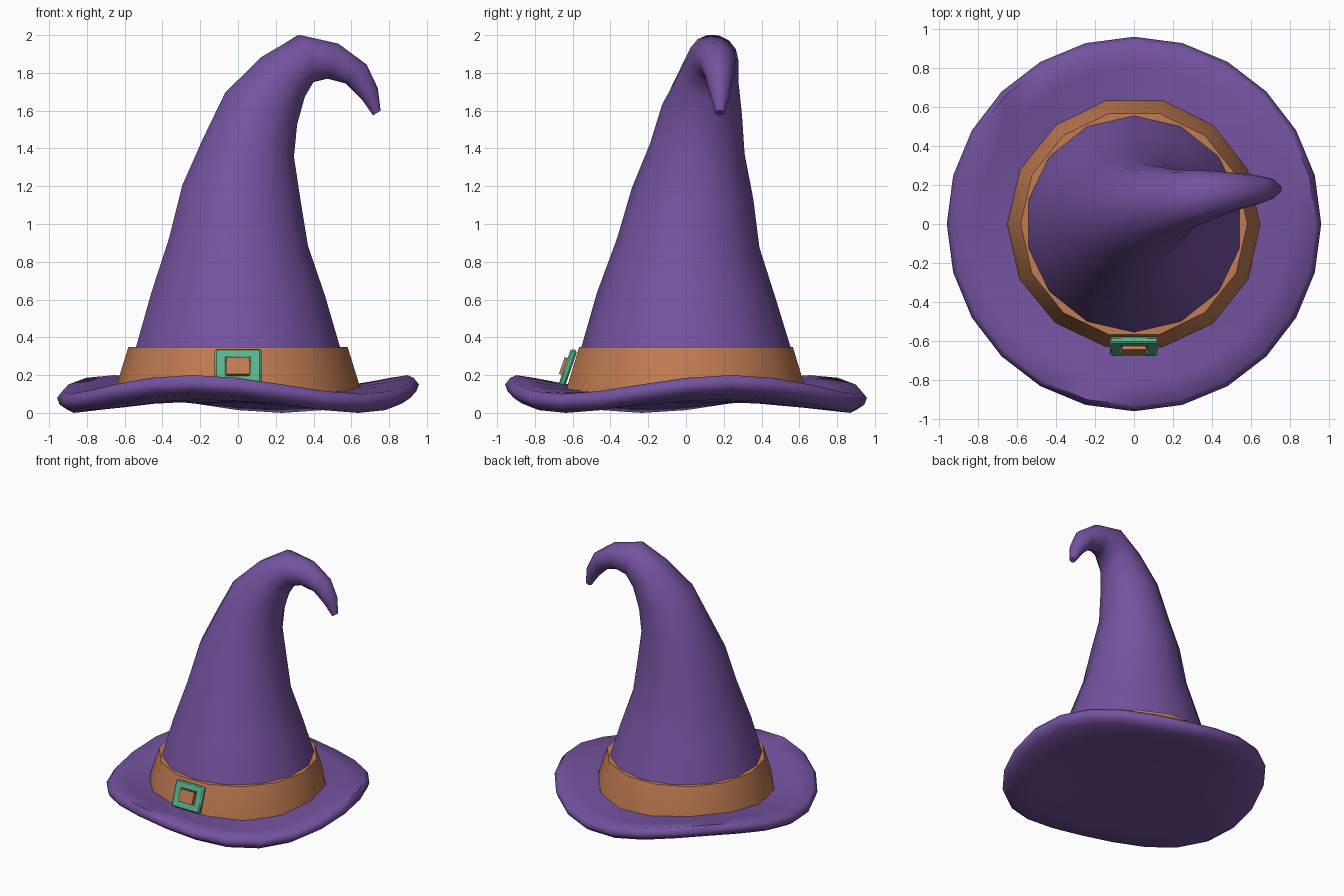
import bpy, bmesh
from math import cos, sin, pi, radians
from mathutils import Vector, Matrix

old = bpy.data.objects.get("Cube")
if old:
    bpy.data.objects.remove(old, do_unlink=True)


def material(name, rgb):
    mat = bpy.data.materials.new(name)
    mat.use_nodes = True
    mat.diffuse_color = (*rgb, 1)
    mat.node_tree.nodes["Principled BSDF"].inputs["Base Color"].default_value = (*rgb, 1)
    return mat


purple = material("purple felt", (0.175, 0.085, 0.35))
leather = material("tan leather", (0.53, 0.20, 0.085))
green = material("green metal", (0.10, 0.46, 0.27))


def loft(name, rings, mat, closed=False, angle=45, bevel=0, matrix=None):
    """Skin a row of vertex rings; cap the ends, or join last to first."""
    bm = bmesh.new()
    rows = [[bm.verts.new(p) for p in ring] for ring in rings]
    pairs = list(zip(rows, rows[1:]))
    if closed:
        pairs.append((rows[-1], rows[0]))
    else:
        bm.faces.new(rows[0])
        bm.faces.new(rows[-1])
    n = len(rows[0])
    for a, b in pairs:
        for i in range(n):
            j = (i + 1) % n
            bm.faces.new((a[i], a[j], b[j], b[i]))
    bmesh.ops.recalc_face_normals(bm, faces=bm.faces)
    mesh = bpy.data.meshes.new(name)
    bm.to_mesh(mesh)
    bm.free()
    obj = bpy.data.objects.new(name, mesh)
    bpy.context.collection.objects.link(obj)
    mesh.materials.append(mat)
    if matrix:
        obj.matrix_world = matrix
    if bevel:
        mod = obj.modifiers.new("soft edges", "BEVEL")
        mod.width = bevel
        mod.segments = 1
    bpy.ops.object.select_all(action="DESELECT")
    obj.select_set(True)
    bpy.context.view_layer.objects.active = obj
    bpy.ops.object.shade_smooth_by_angle(angle=radians(angle))
    return obj


def angles(n, start=0.0):
    return [start + 2 * pi * i / n for i in range(n)]


# Wavy brim: radius, height, wave size (three crests around the edge)
brim_profile = [(0.45, 0.055, 0), (0.72, 0.045, 0.025), (0.9, 0.05, 0.05),
                (0.945, 0.08, 0.05), (0.958, 0.115, 0.05), (0.93, 0.15, 0.05),
                (0.8, 0.138, 0.037), (0.62, 0.125, 0.015), (0.45, 0.12, 0)]
loft("brim", [[Vector((r * cos(a), r * sin(a), z + w * cos(3 * (a - radians(15)))))
               for a in angles(24)] for r, z, w in brim_profile], purple, angle=60)

# Leather band
loft("band", [[Vector((r * cos(a), r * sin(a), z)) for a in angles(14)]
              for r, z in [(0.652, 0.09), (0.645, 0.14), (0.58, 0.35)]], leather)

# Bent crown: outer x, z and inner x, z of each ring, then its y
crown_rings = [(-0.541, 0.345, 0.541, 0.345, 0), (-0.46, 0.63, 0.46, 0.62, 0),
               (-0.365, 0.92, 0.37, 0.88, 0.012), (-0.295, 1.2, 0.33, 1.12, 0.035),
               (-0.185, 1.45, 0.295, 1.35, 0.06), (-0.07, 1.69, 0.31, 1.52, 0.085),
               (0.12, 1.88, 0.35, 1.67, 0.12), (0.32, 2.0, 0.395, 1.75, 0.145),
               (0.53, 1.955, 0.47, 1.77, 0.165), (0.68, 1.845, 0.57, 1.745, 0.175),
               (0.74, 1.72, 0.655, 1.66, 0.18), (0.755, 1.6, 0.715, 1.575, 0.18)]
centres = [Vector(((a + c) / 2, y, (b + d) / 2)) for a, b, c, d, y in crown_rings]
rings = []
for k, (a, b, c, d, y) in enumerate(crown_rings):
    u = Vector((c - a, 0, d - b)) / 2 / cos(pi / 14)
    along = centres[min(k + 1, len(centres) - 1)] - centres[max(k - 1, 0)]
    v = Vector((0, 1, 0)) if k == 0 else along.cross(u).normalized()
    v = v * u.length
    rings.append([centres[k] + u * cos(t) + v * sin(t) for t in angles(14, pi / 2)])
loft("crown", rings, purple, angle=60)


# Buckle, leaning back with the band
def rectangle(x, z, y):
    return [Vector((sx * x, y, sz * z)) for sx, sz in [(-1, -1), (1, -1), (1, 1), (-1, 1)]]


lean = Matrix.Translation((0, -0.625, 0.24)) @ Matrix.Rotation(radians(-19), 4, "X")
loft("buckle_frame", [rectangle(0.124, 0.1, 0.018), rectangle(0.124, 0.1, -0.018),
                      rectangle(0.064, 0.049, -0.018), rectangle(0.064, 0.049, 0.018)],
     green, closed=True, angle=30, bevel=0.01, matrix=lean)
loft("buckle_centre", [rectangle(0.062, 0.047, 0.018), rectangle(0.062, 0.047, -0.034)],
     leather, angle=30, matrix=lean)
